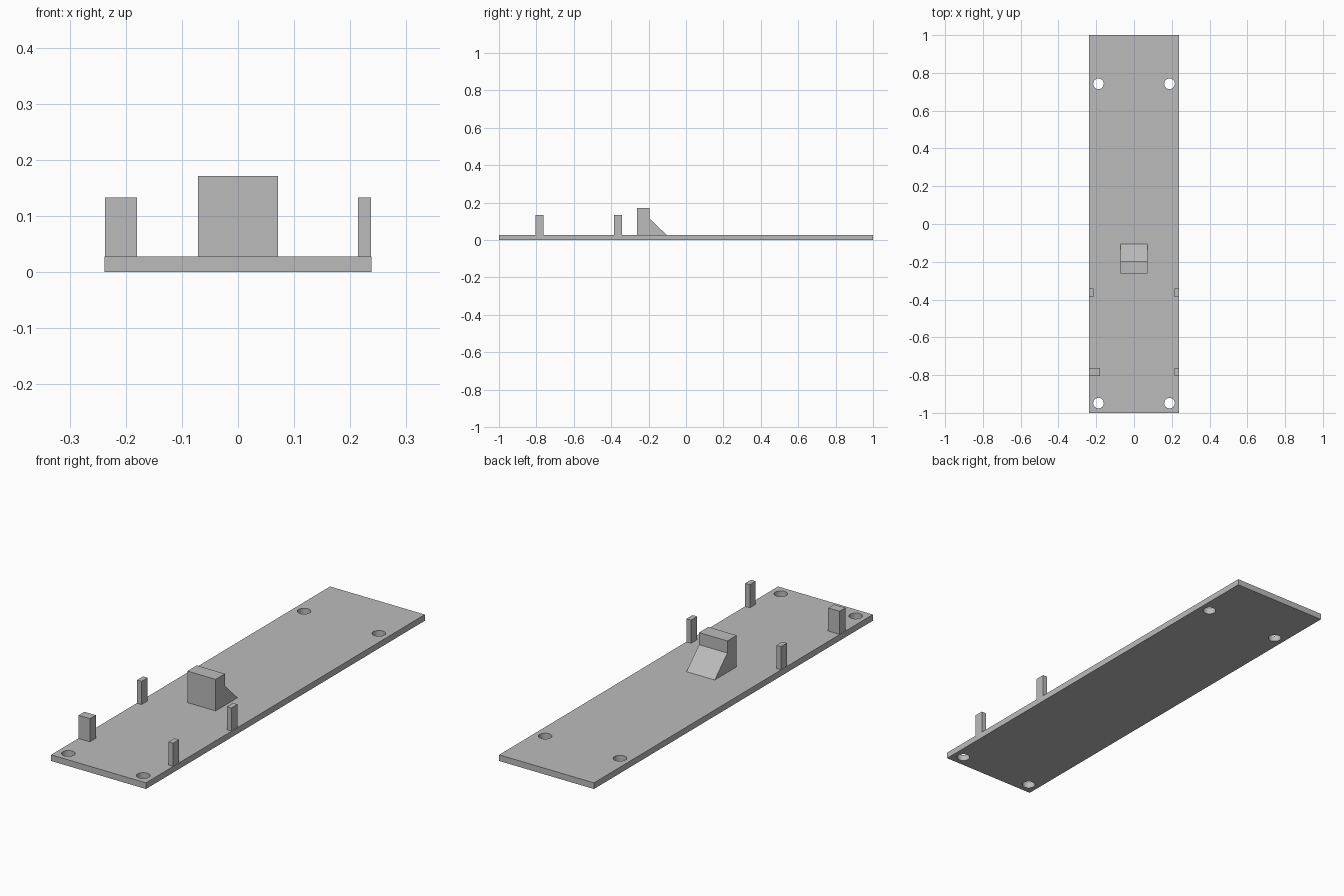
import bpy
import bmesh
from math import radians

default = bpy.data.objects.get("Cube")
if default:
    bpy.data.objects.remove(default, do_unlink=True)

grey = bpy.data.materials.new("plain grey")
grey.use_nodes = True
colour = (0.5, 0.5, 0.5, 1)
grey.diffuse_color = colour
grey.node_tree.nodes["Principled BSDF"].inputs["Base Color"].default_value = colour

HALF_WIDTH = 0.238
TOP = 0.028


def extrude_profile(name, profile, x0, x1):
    """Extrude a closed (y, z) outline from x0 to x1."""
    bm = bmesh.new()
    face = bm.faces.new([bm.verts.new((x0, y, z)) for y, z in profile])
    new = bmesh.ops.extrude_face_region(bm, geom=[face])["geom"]
    verts = [v for v in new if isinstance(v, bmesh.types.BMVert)]
    bmesh.ops.translate(bm, verts=verts, vec=(x1 - x0, 0, 0))
    bmesh.ops.recalc_face_normals(bm, faces=bm.faces)
    mesh = bpy.data.meshes.new(name)
    bm.to_mesh(mesh)
    bm.free()
    mesh.materials.append(grey)
    obj = bpy.data.objects.new(name, mesh)
    bpy.context.collection.objects.link(obj)
    return obj


def box(name, x0, x1, y0, y1, z0, z1):
    return extrude_profile(name, [(y0, z0), (y1, z0), (y1, z1), (y0, z1)], x0, x1)


# Base plate with four screw holes
plate = box("base_plate", -HALF_WIDTH, HALF_WIDTH, -1, 1, 0, TOP)
for y in (-0.948, 0.742):
    for x in (-0.188, 0.188):
        bpy.ops.mesh.primitive_cylinder_add(vertices=32, radius=0.028, depth=0.2,
                                            location=(x, y, 0))
        cutter = bpy.context.object
        cutter.name = "hole_cutter"
        cutter.hide_render = True
        cutter.data.materials.append(grey)
        cut = plate.modifiers.new("screw_hole", 'BOOLEAN')
        cut.operation = 'DIFFERENCE'
        cut.solver = 'EXACT'
        cut.object = cutter
        bpy.context.view_layer.objects.active = plate
        bpy.ops.object.modifier_apply(modifier=cut.name)
        bpy.data.objects.remove(cutter, do_unlink=True)

# Smooth the hole walls, keep the edges sharp
bpy.ops.object.select_all(action='DESELECT')
plate.select_set(True)
bpy.ops.object.shade_smooth_by_angle(angle=radians(30))

# Central stop block with its sloping brace behind
extrude_profile("stop_block", [(-0.262, TOP), (-0.105, TOP), (-0.195, 0.116),
                               (-0.195, 0.171), (-0.262, 0.171)], -0.071, 0.071)

# Edge posts: the right front one is wider
OUTER, INNER, WIDE, POST_TOP = 0.237, 0.214, 0.18, 0.133
FRONT, REAR = (-0.805, -0.763), (-0.386, -0.342)
box("left_front_post", INNER, OUTER, *FRONT, TOP, POST_TOP)
box("left_rear_post", INNER, OUTER, *REAR, TOP, POST_TOP)
box("right_front_post", -OUTER, -WIDE, *FRONT, TOP, POST_TOP)
box("right_rear_post", -OUTER, -INNER, *REAR, TOP, POST_TOP)
